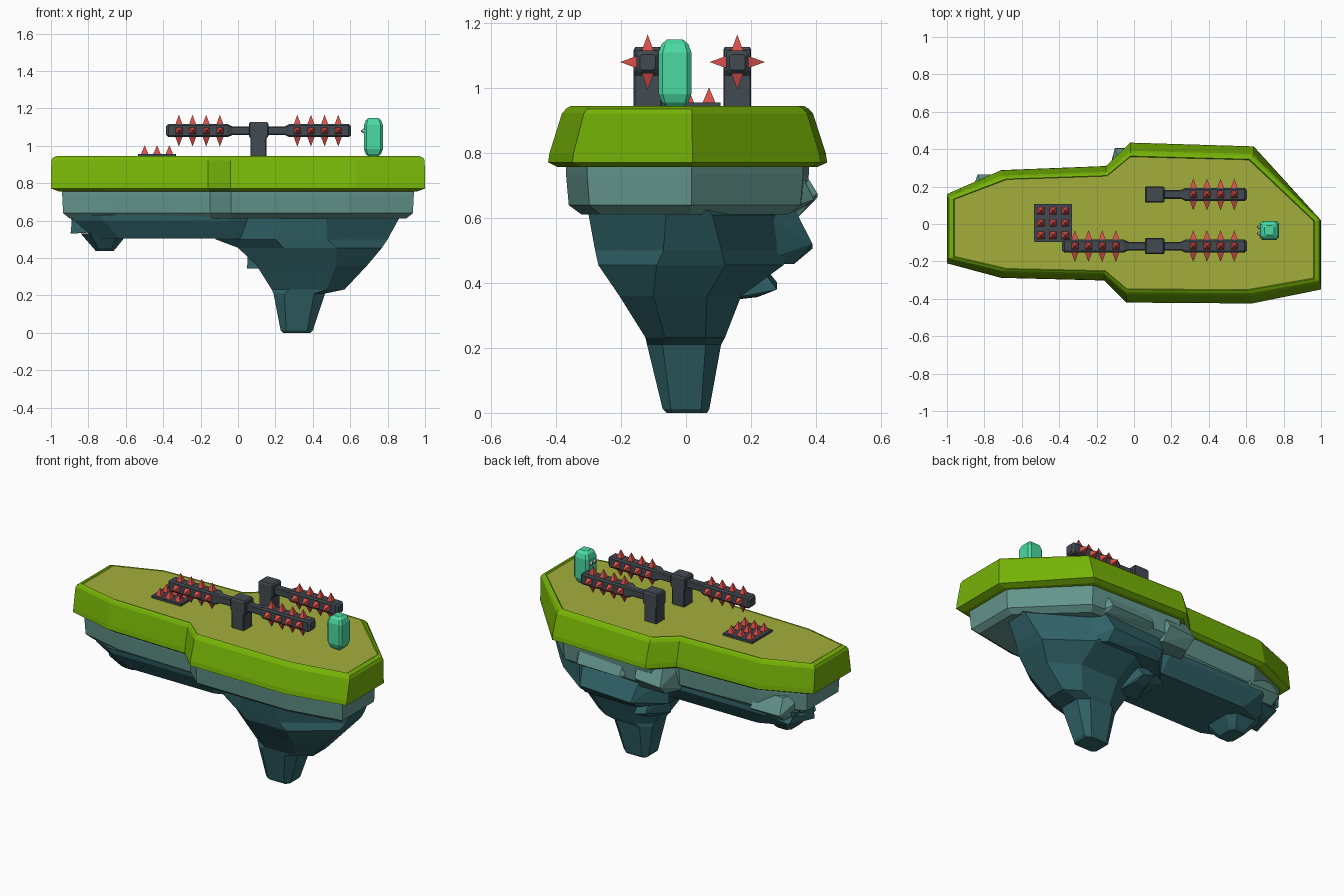
import bpy, bmesh, random
from mathutils import Vector

if "Cube" in bpy.data.objects:
    bpy.data.objects.remove(bpy.data.objects["Cube"])

random.seed(4)


def material(name, rgb):
    m = bpy.data.materials.new(name)
    m.diffuse_color = (*rgb, 1)
    m.use_nodes = True
    m.node_tree.nodes["Principled BSDF"].inputs["Base Color"].default_value = m.diffuse_color
    return m


GRASS = material("grass", (0.18, 0.45, 0.002))
OLIVE = material("olive", (0.37, 0.42, 0.045))
STONE = material("stone", (0.125, 0.30, 0.26))
DEEP = material("deep_rock", (0.03, 0.125, 0.14))
METAL = material("metal", (0.055, 0.07, 0.082))
RED = material("red", (0.68, 0.08, 0.07))
MINT = material("mint", (0.07, 0.70, 0.36))
WHITE = material("white", (0.85, 0.85, 0.85))
BLACK = material("black", (0.01, 0.01, 0.01))


def finish(name, bm, mat):
    bmesh.ops.recalc_face_normals(bm, faces=bm.faces)
    me = bpy.data.meshes.new(name)
    bm.to_mesh(me)
    bm.free()
    me.materials.append(mat)
    ob = bpy.data.objects.new(name, me)
    bpy.context.collection.objects.link(ob)
    return ob


def loft(name, rings, mat):
    """Skin a stack of equal-length point rings and cap both ends."""
    bm = bmesh.new()
    vs = [[bm.verts.new(p) for p in r] for r in rings]
    n = len(vs[0])
    for a, b in zip(vs, vs[1:]):
        for i in range(n):
            j = (i + 1) % n
            bm.faces.new((a[i], a[j], b[j], b[i]))
    bm.faces.new(vs[0])
    bm.faces.new(vs[-1])
    return finish(name, bm, mat)


def cut_rect(x0, x1, y0, y1, f):
    """Rectangle with its corners cut off by the fraction f."""
    dx, dy = (x1 - x0) * f, (y1 - y0) * f
    return [(x0 + dx, y0), (x1 - dx, y0), (x1, y0 + dy), (x1, y1 - dy),
            (x1 - dx, y1), (x0 + dx, y1), (x0, y1 - dy), (x0, y0 + dy)]


def stack(name, levels, mat, f=0.3, f_end=None):
    """Vertical loft from (z, x0, x1, y0, y1) levels; corner cut runs f to f_end."""
    f_end = f if f_end is None else f_end
    n = len(levels) - 1
    return loft(name, [[(x, y, z) for x, y in cut_rect(x0, x1, y0, y1, f + (f_end - f) * i / n)]
                       for i, (z, x0, x1, y0, y1) in enumerate(levels)], mat)


# island layers share one plan outline
OUTLINE = [(-1, -.21), (-.71, -.288), (-.16, -.302), (-.04, -.42), (.63, -.425), (1, -.35),
           (1, .02), (.64, .415), (-.02, .435), (-.15, .31), (-.71, .288), (-1, .16)]


def layers(name, levels, mat):
    return loft(name, [[(x * sx, y * sy, z) for x, y in OUTLINE] for z, sx, sy in levels], mat)


layers("grass_edge", [(.757, .96, .93), (.772, 1, 1), (.80, 1, .99), (.922, .998, .90),
                      (.937, .99, .87), (.946, .965, .835), (.939, .958, .825)], GRASS)
layers("ground_top", [(.935, .959, .826), (.942, .959, .826)], OLIVE)
layers("upper_rock", [(.765, .94, .87), (.735, .94, .87), (.64, .935, .85), (.612, .90, .76)], STONE)

# hanging rock below
stack("left_keel", [(.63, -.89, .1, -.24, .25), (.60, -.875, .1, -.235, .25),
                    (.505, -.77, .1, -.18, .19)], DEEP, .16)
stack("left_stub", [(.53, -.84, -.59, -.15, .14), (.455, -.775, -.65, -.09, .08),
                    (.438, -.76, -.665, -.07, .06)], DEEP, .2)
stack("right_root", [(.63, -.15, .87, -.31, .32), (.61, -.15, .86, -.30, .32),
                     (.50, -.12, .80, -.28, .32), (.455, .0, .77, -.27, .30),
                     (.36, .10, .69, -.205, .17), (.232, .18, .57, -.125, .12),
                     (.21, .19, .465, -.12, .108), (.012, .228, .40, -.072, .072),
                     (0, .24, .388, -.06, .065)], DEEP, .42, .14)


def chunk(name, x0, x1, y0, y1, z0, z1, mat):
    """Rough block that narrows towards its lower back edge."""
    bm = bmesh.new()
    ym, zm = y0 + (y1 - y0) * .7, z0 + (z1 - z0) * .35
    for x, s in ((x0, 1), (x1, -1)):
        d = s * (x1 - x0) * .2
        for px, y, z in ((x, y0, z0), (x + d, ym, z0), (x + d, y1, zm), (x + d, ym, z1), (x, y0, z1)):
            j = [random.uniform(-.012, .012) for _ in range(2)]
            bm.verts.new((px + j[0], y, z + j[1]))
    bmesh.ops.convex_hull(bm, input=bm.verts)
    return finish(name, bm, mat)


# rough rocks on the back and left end
for i, c in enumerate([(-.15, .14, .20, .405, .61, .77, STONE),
                       (.08, .58, .25, .395, .62, .74, STONE),
                       (-.89, -.58, .08, .265, .58, .73, STONE),
                       (-.02, .60, .20, .39, .46, .62, DEEP),
                       (.06, .20, .08, .28, .35, .47, DEEP),
                       (-.89, -.72, .0, .21, .54, .63, DEEP)]):
    chunk(f"rock_chunk_{i + 1}", *c)


def spikes(name, items):
    """Four-sided spikes: (base centre, direction, half width, height)."""
    bm = bmesh.new()
    for c, d, w, h in items:
        c, d = Vector(c), Vector(d)
        u = Vector((1, 0, 0))
        v = d.cross(u)
        base = [bm.verts.new(c + u * a * w + v * b * w)
                for a, b in ((-1, -1), (1, -1), (1, 1), (-1, 1))]
        tip = bm.verts.new(c + d * h)
        bm.faces.new(base)
        for i in range(4):
            bm.faces.new((base[i], base[(i + 1) % 4], tip))
    return finish(name, bm, RED)


# spiked arms on posts
CX, CZ = .11, 1.081


def spiked_arm(name, y, side):
    prof = [(.035, .023), (.14, .023), (.165, .035), (.482, .035), (.494, .024)]
    loft(name + "_bar", [[(CX + side * x, y + a, CZ + b) for a, b in cut_rect(-h, h, -h, h, .12)]
                         for x, h in prof], METAL)
    items = []
    for i in range(4):
        x = CX + side * (.207 + .073 * i)
        for d in ((0, 0, 1), (0, 0, -1), (0, 1, 0), (0, -1, 0)):
            items.append(((x, y + d[1] * .033, CZ + d[2] * .033), d, .019, .052))
    spikes(name + "_spikes", items)


for name, y, sides in (("front", -.118, (1, -1)), ("back", .158, (1,))):
    stack(name + "_post", [(.94, .066, .152, y - .043, y + .043), (1.04, .066, .152, y - .043, y + .043),
                           (1.052, .058, .162, y - .043, y + .043), (1.118, .058, .162, y - .043, y + .043),
                           (1.128, .066, .154, y - .038, y + .038)], METAL, .05)
    for s in sides:
        spiked_arm(f"{name}_{'right' if s > 0 else 'left'}_arm", y, s)

# floor spike trap
stack("trap_plate", [(.935, -.535, -.331, -.095, .107), (.956, -.535, -.331, -.095, .107)], METAL, .01)
spikes("trap_spikes", [((-.433 + .066 * i, .005 + .066 * j, .955), (0, 0, 1), .02, .048)
                       for i in (-1, 0, 1) for j in (-1, 0, 1)])

# pill-shaped figure with two eyes looking left
PX, PY = .724, -.034
stack("pill_body", [(z, PX - r, PX + r, PY - r, PY + r) for z, r in
                    ((.942, .025), (.957, .041), (.983, .051), (1.11, .051), (1.137, .041), (1.15, .025))],
      MINT, .13)


def ball(name, loc, r, mat):
    bm = bmesh.new()
    bmesh.ops.create_icosphere(bm, subdivisions=2, radius=r)
    bmesh.ops.translate(bm, vec=loc, verts=bm.verts)
    return finish(name, bm, mat)


for i, dy in enumerate((-.018, .018)):
    ball(f"eye_{i + 1}", (PX - .050, PY + dy, 1.08), .013, WHITE)
    ball(f"pupil_{i + 1}", (PX - .060, PY + dy, 1.08), .006, BLACK)
